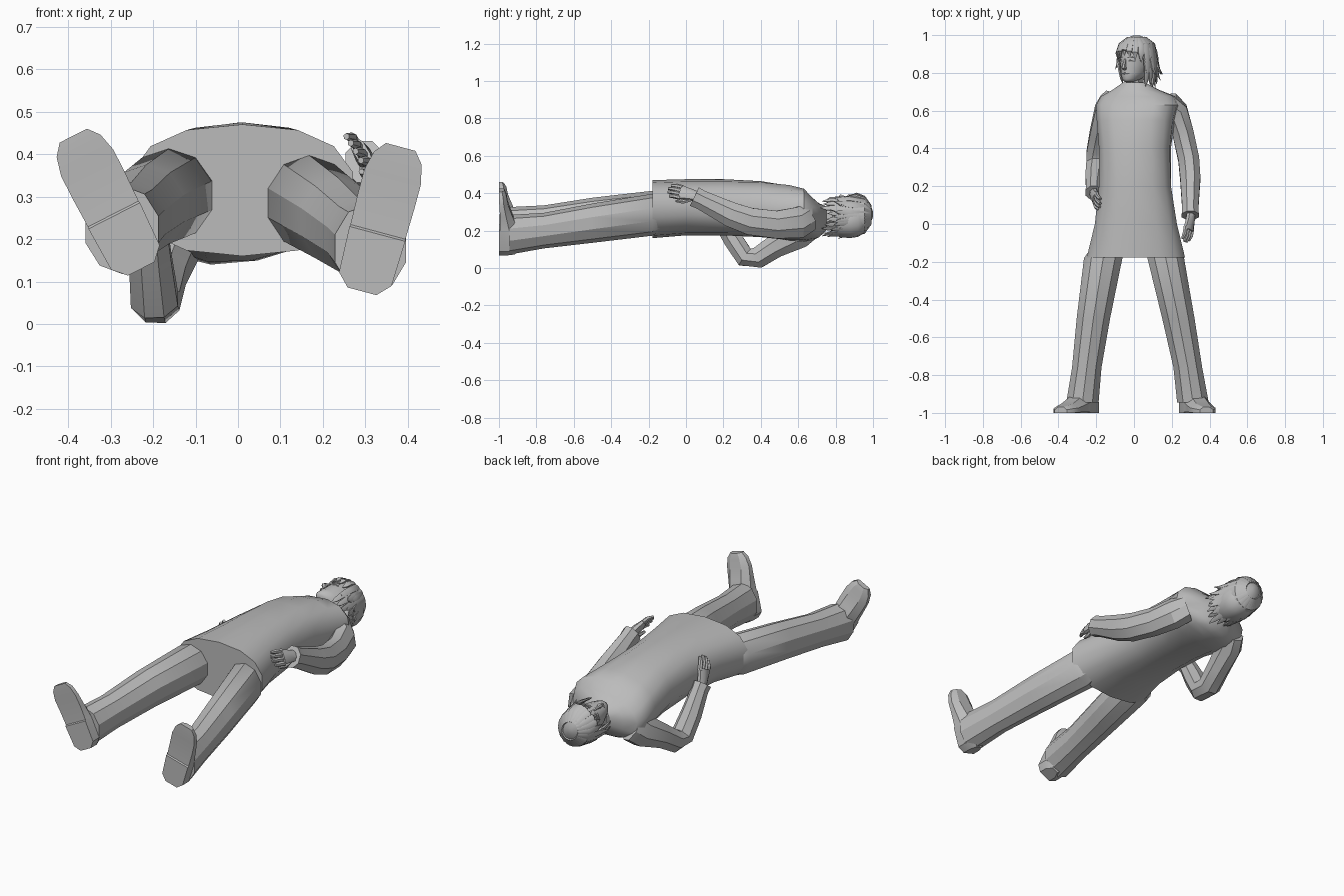
import bpy, bmesh, math, random
from mathutils import Vector, Matrix

random.seed(4)
cube = bpy.data.objects.get("Cube")
if cube:
    bpy.data.objects.remove(cube, do_unlink=True)

grey = bpy.data.materials.new("plain grey")
grey.use_nodes = True
grey.diffuse_color = (0.5, 0.5, 0.5, 1)
grey.node_tree.nodes["Principled BSDF"].inputs["Base Color"].default_value = (0.5, 0.5, 0.5, 1)


def finish(name, bm, angle=30, matrix=None):
    bmesh.ops.recalc_face_normals(bm, faces=bm.faces)
    mesh = bpy.data.meshes.new(name)
    bm.to_mesh(mesh)
    bm.free()
    if matrix:
        mesh.transform(matrix)
    mesh.materials.append(grey)
    obj = bpy.data.objects.new(name, mesh)
    bpy.context.collection.objects.link(obj)
    bpy.ops.object.select_all(action='DESELECT')
    obj.select_set(True)
    bpy.context.view_layer.objects.active = obj
    bpy.ops.object.shade_smooth_by_angle(angle=math.radians(angle))


def skin(bm, rings):
    """Bridge rings of points and cap both ends."""
    loops = [[bm.verts.new(p) for p in ring] for ring in rings]
    n = len(loops[0])
    for a, b in zip(loops, loops[1:]):
        for i in range(n):
            j = (i + 1) % n
            bm.faces.new((a[i], a[j], b[j], b[i]))
    bm.faces.new(loops[0])
    bm.faces.new(loops[-1])


def tube(bm, rows, sides=8, power=1.0, level=False, side=(1, 0, 0)):
    """Loft ovals along a path: x, y, z, half width, half depth and optional roll."""
    centres = [Vector(r[:3]) for r in rows]
    rings = []
    for i, r in enumerate(rows):
        along = centres[min(i + 1, len(rows) - 1)] - centres[max(i - 1, 0)]
        along = Vector((0, -1, 0)) if level else along.normalized()
        across = Vector(side)
        across = (across - along * across.dot(along)).normalized()
        if len(r) > 5:
            across = Matrix.Rotation(math.radians(r[5]), 3, along) @ across
        up = along.cross(across)
        ring = []
        for k in range(sides):
            t = math.tau * (k + 0.5) / sides
            c, s = math.cos(t), math.sin(t)
            c = math.copysign(abs(c) ** power, c)
            s = math.copysign(abs(s) ** power, s)
            ring.append(centres[i] + across * c * r[3] + up * s * r[4])
        rings.append(ring)
    skin(bm, rings)


def loft(name, rows, angle=30, matrix=None, **options):
    bm = bmesh.new()
    tube(bm, rows, **options)
    finish(name, bm, angle, matrix)


# Long tunic, from hem to collar, with the right shoulder dropped
loft("tunic", [
    (.01, -.178, .315, .266, .155), (.01, 0, .325, .222, .15),
    (.005, .2, .325, .195, .15), (.005, .4, .315, .192, .15, 4),
    (.01, .55, .295, .208, .147, 9), (.02, .63, .282, .222, .135, 11),
    (.022, .675, .263, .2, .108, 10), (.01, .71, .255, .125, .092, 5),
    (0, .75, .265, .058, .065)], sides=14, power=.85, level=True, angle=35)
loft("neck", [(0, .68, .25, .05, .055), (.005, .8, .28, .05, .055)])


# Trousers
loft("left_trouser", [
    (.16, -.14, .288, .085, .095), (.168, -.18, .285, .102, .112),
    (.235, -.5, .24, .09, .105), (.285, -.76, .2, .08, .095),
    (.312, -.945, .178, .088, .106)], level=True, sides=10)
loft("right_trouser", [
    (-.155, -.14, .306, .085, .095), (-.163, -.18, .303, .107, .11),
    (-.215, -.5, .273, .093, .103), (-.25, -.76, .24, .082, .095),
    (-.273, -.945, .222, .09, .104)], level=True, sides=10)


# Shoes: sections from heel to toe, each with half width, height and sole lift
def shoe(name, heel_x, heel_z, lean):
    rings = []
    for t, w, h, lift in [(0, .035, .085, 0), (.03, .064, .1, 0), (.14, .068, .1, 0),
                          (.145, .067, .1, .006), (.22, .069, .07, .006),
                          (.28, .069, .048, .002), (.325, .058, .04, 0), (.352, .036, .03, 0)]:
        rings.append([(x * w, -1 + y, t) for x, y in [
            (-1, lift), (-1, h * .55), (-.5, h), (.5, h), (1, h * .55), (1, lift)]])
    bm = bmesh.new()
    skin(bm, rings)
    finish(name, bm, 30, Matrix.Translation((heel_x, 0, heel_z)) @ Matrix.Rotation(lean, 4, 'Y'))


shoe("left_shoe", .292, .077, math.radians(15))
shoe("right_shoe", -.228, .13, math.radians(-27))


# Sleeves with flared cuffs
loft("left_sleeve", [
    (.18, .645, .265, .06, .08), (.225, .6, .242, .063, .09),
    (.26, .48, .232, .061, .08), (.29, .34, .25, .06, .078),
    (.298, .24, .286, .058, .072), (.298, .08, .365, .046, .056), (.298, .045, .382, .049, .059)])
loft("right_sleeve", [
    (-.125, .645, .225, .058, .09), (-.15, .6, .185, .062, .088),
    (-.178, .48, .118, .06, .067), (-.194, .385, .056, .061, .061),
    (-.197, .315, .058, .06, .058), (-.207, .25, .155, .054, .056),
    (-.213, .185, .265, .044, .048), (-.213, .165, .29, .047, .05)])


# Hands: palm, four curled fingers and a thumb
def hand(name, wrist, forward, spread, curl):
    wrist, f = Vector(wrist), Vector(forward).normalized()
    c = Vector(curl)
    s = Vector(spread)
    s = (s - f * s.dot(f)).normalized()
    c = (c - f * c.dot(f) - s * c.dot(s)).normalized()

    def spot(a, b, d, wide, deep):
        return (*(wrist + f * a + s * b + c * d), wide, deep)
    bm = bmesh.new()
    tube(bm, [spot(-.03, 0, 0, .028, .022), spot(.02, 0, 0, .034, .022),
              spot(.075, 0, .004, .044, .018)], side=s)
    for i, reach in enumerate((.054, .068, .072, .062)):
        b = (i - 1.5) * .022
        tube(bm, [spot(.065, b, .004, .012, .012), spot(.07 + reach * .5, b, .006, .012, .012),
                  spot(.07 + reach, b, .018, .008, .008)], sides=6, side=s)
    tube(bm, [spot(.01, -.02, .01, .014, .014), spot(.045, -.042, .022, .012, .012),
              spot(.085, -.046, .028, .007, .007)], sides=6, side=f.cross(s))
    finish(name, bm)


hand("left_hand", (.3, .04, .388), (-.1, -1, .28), (-.5, 0, .85), (-1, 0, -.4))
hand("right_hand", (-.213, .165, .29), (.1, -.45, .85), (.1, .9, .4), (1, 0, 0))


# Head, built facing up and then turned to its right
turn = (Matrix.Translation((.015, 0, .285)) @ Matrix.Rotation(math.radians(-36), 4, 'Y')
        @ Matrix.Diagonal((1.06, 1, 1.06, 1)))
loft("head", [
    (0, .752, .07, .018, .022), (0, .768, .045, .042, .058), (0, .8, .02, .06, .082),
    (0, .84, .01, .069, .092), (0, .89, .006, .074, .097), (0, .94, .004, .07, .09),
    (0, .975, .002, .048, .06), (0, .99, 0, .02, .025)],
    sides=16, level=True, angle=60, matrix=turn)
loft("nose", [(0, .872, .098, .006, .006), (0, .845, .108, .008, .01),
              (0, .828, .112, .013, .014), (0, .82, .1, .01, .008)], 40, turn, sides=6)
loft("lips", [(-.022, .796, .093, .003, .003), (0, .797, .104, .007, .006),
              (.022, .796, .093, .003, .003)], 40, turn, sides=6, side=(0, 1, 0))
for label, sx in (("left", 1), ("right", -1)):
    bm = bmesh.new()
    for y, z, r in ((.862, .093, .006), (.88, .097, .004)):
        tube(bm, [(sx * .014, y, z + .003, .003, .003), (sx * .03, y + .004, z, r, r),
                  (sx * .048, y, z - .015, .003, .003)], sides=6, side=(0, 1, 0))
    finish(label + "_eye_and_brow", bm, 40, turn)
    loft(label + "_ear", [(sx * .066, .82, 0, .008, .008), (sx * .074, .85, -.005, .01, .018),
                          (sx * .072, .88, -.005, .008, .016)], matrix=turn)


# Hair: a cap over the skull with layered locks hanging from the crown
loft("hair_cap", [
    (0, .79, -.06, .06, .052), (0, .83, -.045, .08, .077), (0, .88, -.028, .088, .098),
    (0, .92, -.013, .086, .108), (0, .955, -.003, .075, .096),
    (0, .982, .002, .05, .062), (0, .999, .004, .014, .016)],
    sides=16, level=True, angle=50, matrix=turn)


def lock(bm, around, tip_y, flare, width):
    """One tapered lock from the crown; the angle is zero at the brow."""
    dx, dz = math.sin(around), math.cos(around)
    rows = []
    for y, r, w in ((.988, .046, .5), (.952, .088, 1), ((.95 + tip_y) / 2, .104, 1),
                    (tip_y + .03, .097 + flare * .5, .65), (tip_y, .095 + flare, .06)):
        rows.append((dx * r * .88, y, dz * r * 1.05, width * w, .009 * w))
    tube(bm, rows, sides=6, side=(dz, 0, -dx))


bm = bmesh.new()
for i in range(7):
    lock(bm, math.radians(-54 + i * 18), .89 - .012 * abs(i - 3), .006, .017)
finish("fringe", bm, 40, turn)

# Nape locks sweep out behind the left shoulder
bm = bmesh.new()
for layer, count in ((0, 15), (1, 13), (2, 11)):
    for i in range(count):
        around = math.radians(72 + 216 * i / (count - 1))
        sweep = max(0, math.sin(around - math.radians(45)))
        lock(bm, around, .742 + .03 * layer + random.uniform(-.025, .02),
             random.uniform(-.022, .015) + .008 * layer + .028 * sweep, .019)
finish("hair_locks", bm, 40, turn)
